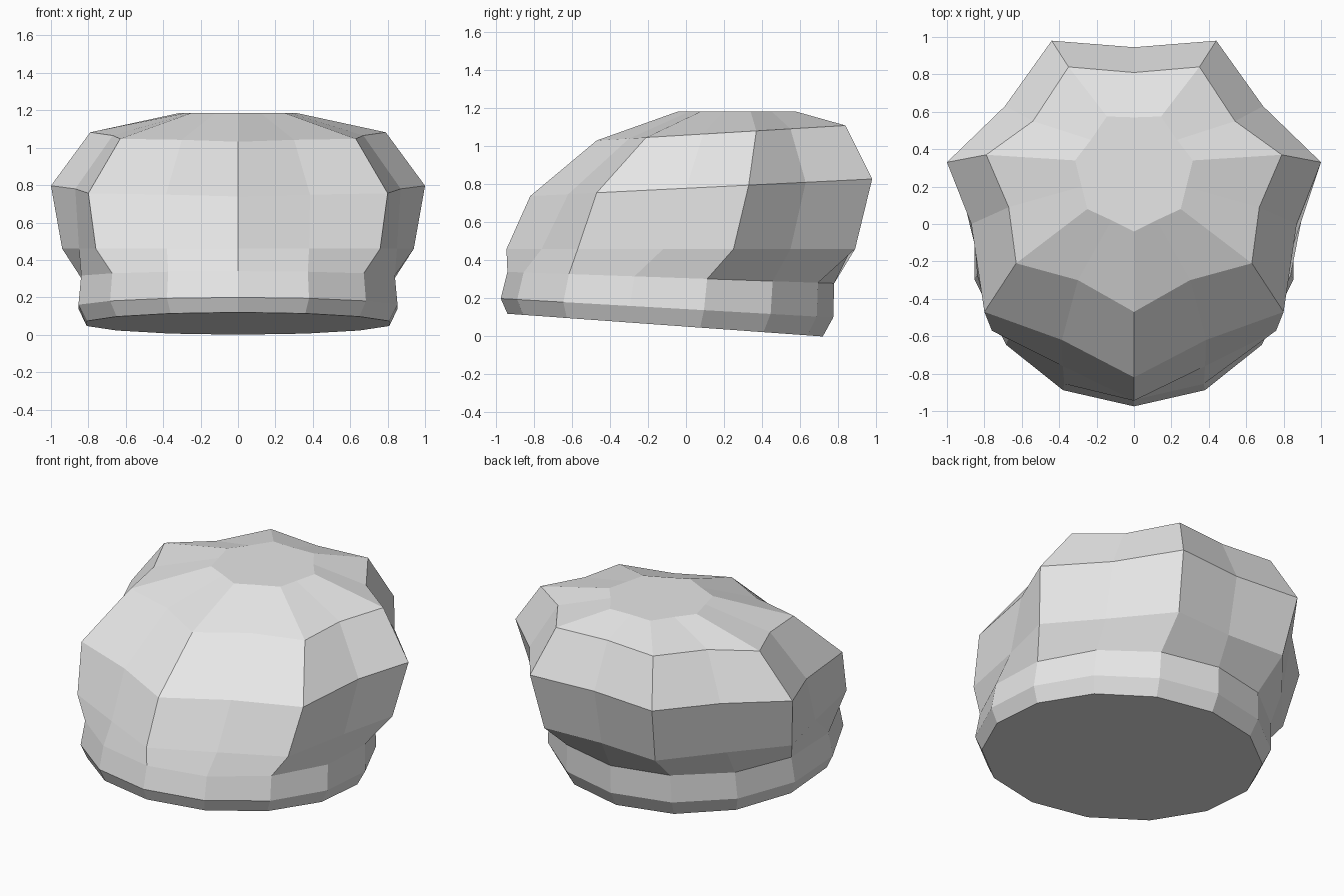
import bpy, bmesh
from math import sin, cos, pi

if "Cube" in bpy.data.objects:
    bpy.data.objects.remove(bpy.data.objects["Cube"], do_unlink=True)

# One cloth colour for the whole hat
cloth = bpy.data.materials.new("grey cloth")
cloth.use_nodes = True
colour = (0.8, 0.8, 0.8, 1)
cloth.diffuse_color = colour
cloth.node_tree.nodes["Principled BSDF"].inputs["Base Color"].default_value = colour

SIDES = 14


def round_ring(radius, centre_y, height, slope):
    """Regular tilted ring, starting at the front and turning to the left side."""
    ring = []
    for i in range(SIDES):
        a = 2 * pi * i / SIDES
        y = centre_y - radius * cos(a)
        ring.append((radius * sin(a), y, height + slope * y))
    return ring


def puffed_ring(half, height, slope):
    """Seven-lobed tilted ring: front to back points, mirrored across the middle."""
    mirrored = [(-x, y) for x, y in reversed(half[1:-1])]
    return [(x, y, height + slope * y) for x, y in half + mirrored]


def skin(name, rings, cap_bottom=False, cap_top=False):
    """Join stacked rings with flat quads and cap the chosen ends."""
    bm = bmesh.new()
    loops = [[bm.verts.new(p) for p in ring] for ring in rings]
    for low, high in zip(loops, loops[1:]):
        for i in range(SIDES):
            j = (i + 1) % SIDES
            bm.faces.new((low[i], low[j], high[j], high[i]))
    if cap_bottom:
        bm.faces.new(list(reversed(loops[0])))
    if cap_top:
        bm.faces.new(loops[-1])
    mesh = bpy.data.meshes.new(name)
    bm.to_mesh(mesh)
    bm.free()
    mesh.materials.append(cloth)
    obj = bpy.data.objects.new(name, mesh)
    bpy.context.collection.objects.link(obj)
    return obj


# Head band: tilted, narrower at the bottom edge
seam = round_ring(0.86, -0.08, 0.307, -0.035)
rim = round_ring(0.875, -0.1, 0.144, -0.057)
base = round_ring(0.83, -0.11, 0.052, -0.072)
skin("hat_band", [base, rim, seam], cap_bottom=True)

# Puffed crown: lobes alternate with shallow pleats
overhang = puffed_ring([(0, -0.945), (0.38, -0.76), (0.76, -0.57), (0.85, -0.12),
                        (0.94, 0.25), (0.68, 0.55), (0.4, 0.89), (0, 0.87)], 0.46, 0)
bulge = puffed_ring([(0, -0.82), (0.385, -0.62), (0.8, -0.47), (0.87, 0.0),
                     (1.0, 0.33), (0.69, 0.63), (0.44, 0.98), (0, 0.945)], 0.78, 0.05)
shoulder = puffed_ring([(0, -0.47), (0.3, -0.3), (0.63, -0.21), (0.67, 0.09),
                        (0.79, 0.37), (0.54, 0.55), (0.35, 0.84), (0, 0.81)], 1.06, 0.06)
crest = puffed_ring([(0, -0.04), (0.12, 0.02), (0.25, 0.08), (0.28, 0.2),
                     (0.315, 0.34), (0.23, 0.45), (0.145, 0.575), (0, 0.57)], 1.185, 0)
skin("hat_crown", [seam, overhang, bulge, shoulder, crest], cap_top=True)
